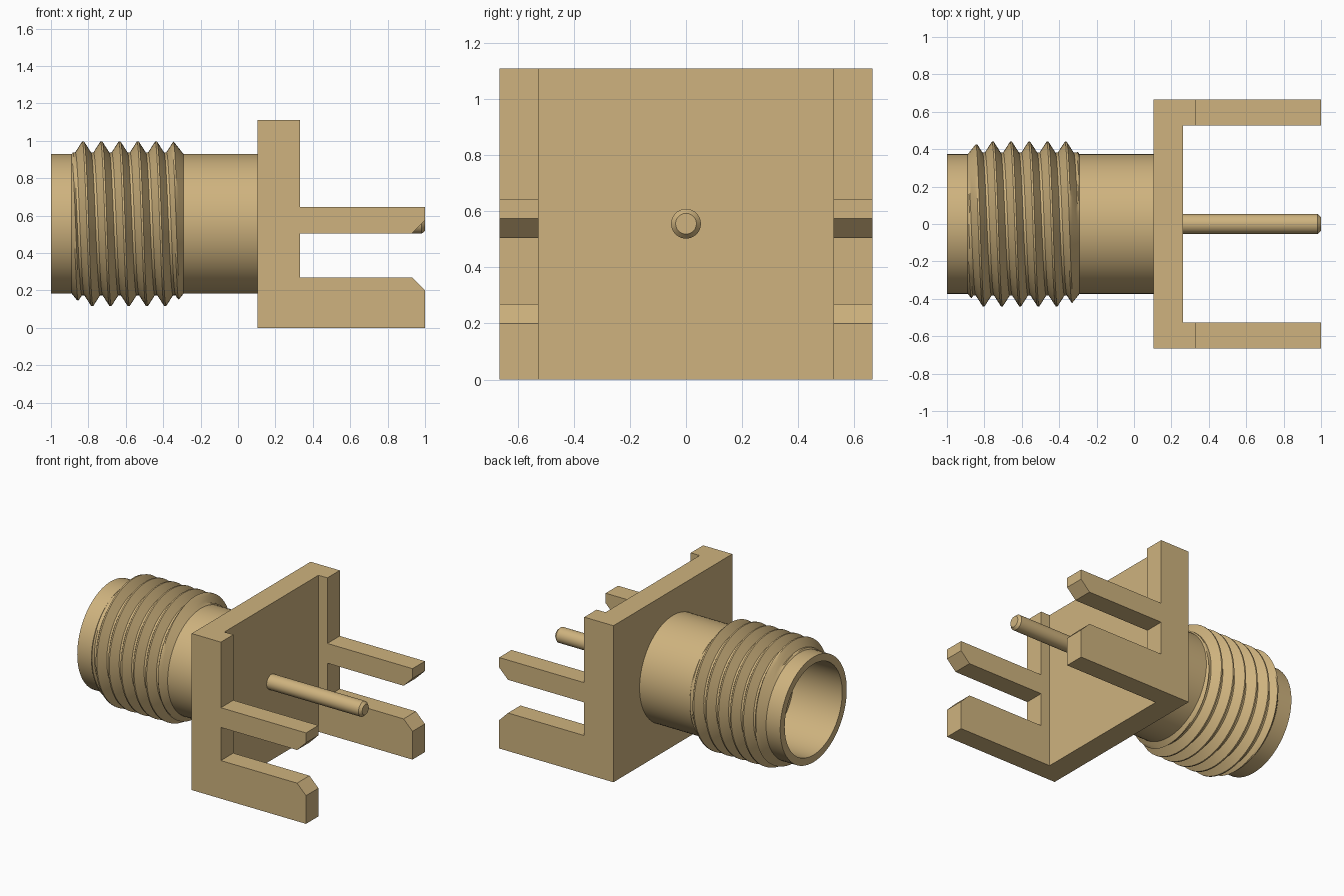
import bpy, bmesh, math

cube = bpy.data.objects.get("Cube")
if cube:
    bpy.data.objects.remove(cube, do_unlink=True)

AXIS_Z = 0.556      # height of the connector axis
SEGS = 72

# Single brass colour
brass = bpy.data.materials.new("brass")
brass.use_nodes = True
colour = (0.62, 0.45, 0.21, 1.0)
brass.diffuse_color = colour
brass.node_tree.nodes["Principled BSDF"].inputs["Base Color"].default_value = colour


def finish(name, bm, smooth=False):
    bmesh.ops.remove_doubles(bm, verts=bm.verts, dist=1e-5)
    bmesh.ops.recalc_face_normals(bm, faces=bm.faces)
    mesh = bpy.data.meshes.new(name)
    bm.to_mesh(mesh)
    bm.free()
    mesh.materials.append(brass)
    obj = bpy.data.objects.new(name, mesh)
    bpy.context.collection.objects.link(obj)
    bpy.ops.object.select_all(action='DESELECT')
    obj.select_set(True)
    bpy.context.view_layer.objects.active = obj
    if smooth:
        bpy.ops.object.shade_smooth_by_angle(angle=math.radians(25))
    return obj


def around(x, r, a):
    return (x, r * math.cos(a), AXIS_Z + r * math.sin(a))


def lathe(name, profile):
    """Spin (x, radius) points about the connector axis; the ends sit on the axis."""
    bm = bmesh.new()
    verts = [bm.verts.new(around(x, r, 0)) for x, r in profile]
    edges = [bm.edges.new(pair) for pair in zip(verts, verts[1:])]
    bmesh.ops.spin(bm, geom=verts + edges, cent=(0, 0, AXIS_Z), axis=(1, 0, 0),
                   angle=math.tau, steps=SEGS)
    return finish(name, bm, smooth=True)


def prism(name, outline, half_width):
    """Extrude an (x, z) outline symmetrically along y."""
    bm = bmesh.new()
    face = bm.faces.new([bm.verts.new((x, -half_width, z)) for x, z in outline])
    new = bmesh.ops.extrude_face_region(bm, geom=[face])["geom"]
    bmesh.ops.translate(bm, vec=(0, 2 * half_width, 0),
                        verts=[v for v in new if isinstance(v, bmesh.types.BMVert)])
    return finish(name, bm)


# Mounting bracket: side profile with prongs, hollowed between the two arms
bracket = prism("mounting_bracket", [
    (0.103, 0), (1, 0), (1, 0.20), (0.93, 0.27), (0.332, 0.27), (0.332, 0.505),
    (0.93, 0.505), (1, 0.575), (1, 0.645), (0.332, 0.645), (0.332, 1.11),
    (0.103, 1.11)], 0.666)
cutter = prism("bracket_cutter", [(0.262, -0.1), (1.1, -0.1), (1.1, 1.2), (0.262, 1.2)], 0.527)
cutter.hide_render = True
cut = bracket.modifiers.new("hollow", 'BOOLEAN')
cut.operation = 'DIFFERENCE'
cut.solver = 'EXACT'
cut.object = cutter
bpy.context.view_layer.objects.active = bracket
bpy.ops.object.modifier_apply(modifier=cut.name)
bpy.data.objects.remove(cutter, do_unlink=True)

# Barrel with a stepped bore
lathe("barrel", [
    (0.11, 0), (0.11, 0.373), (-1, 0.373), (-1, 0.322), (-0.62, 0.322),
    (-0.62, 0.285), (-0.5, 0.285), (-0.5, 0)])

# Centre pin with a chamfered tip
lathe("centre_pin", [(0.25, 0), (0.25, 0.053), (0.982, 0.053), (1, 0.037), (1, 0)])

# Helical thread: V profile swept along a helix, tapering out at both ends
PITCH, START, END = 0.0975, -0.89, -0.29
ROOT, CREST = 0.382, 0.44


def thread_profile():
    half = PITCH / 2
    flank = [(-half, ROOT), (-0.042, ROOT)]
    for i in range(1, 5):
        t = i / 4
        flank.append((-0.042 + 0.037 * t, ROOT + (CREST - ROOT) * t))
    return flank + [(-x, r) for x, r in reversed(flank)]


def thread_point(offset, r, turn_angle):
    x = -0.8525 - PITCH + PITCH * turn_angle / math.tau + offset
    x = min(max(x, START), END)
    r = min(r, 0.372 + 1.25 * min(x - START, END - x))
    return around(x, r, turn_angle)


bm = bmesh.new()
section = thread_profile()
rows = [[bm.verts.new(thread_point(o, r, i * math.tau / SEGS)) for o, r in section]
        for i in range(SEGS * 8 + 1)]
for row, nxt in zip(rows, rows[1:]):
    for j in range(len(section) - 1):
        bm.faces.new((row[j], row[j + 1], nxt[j + 1], nxt[j]))
bmesh.ops.dissolve_degenerate(bm, dist=1e-5, edges=bm.edges)
finish("screw_thread", bm, smooth=True)
